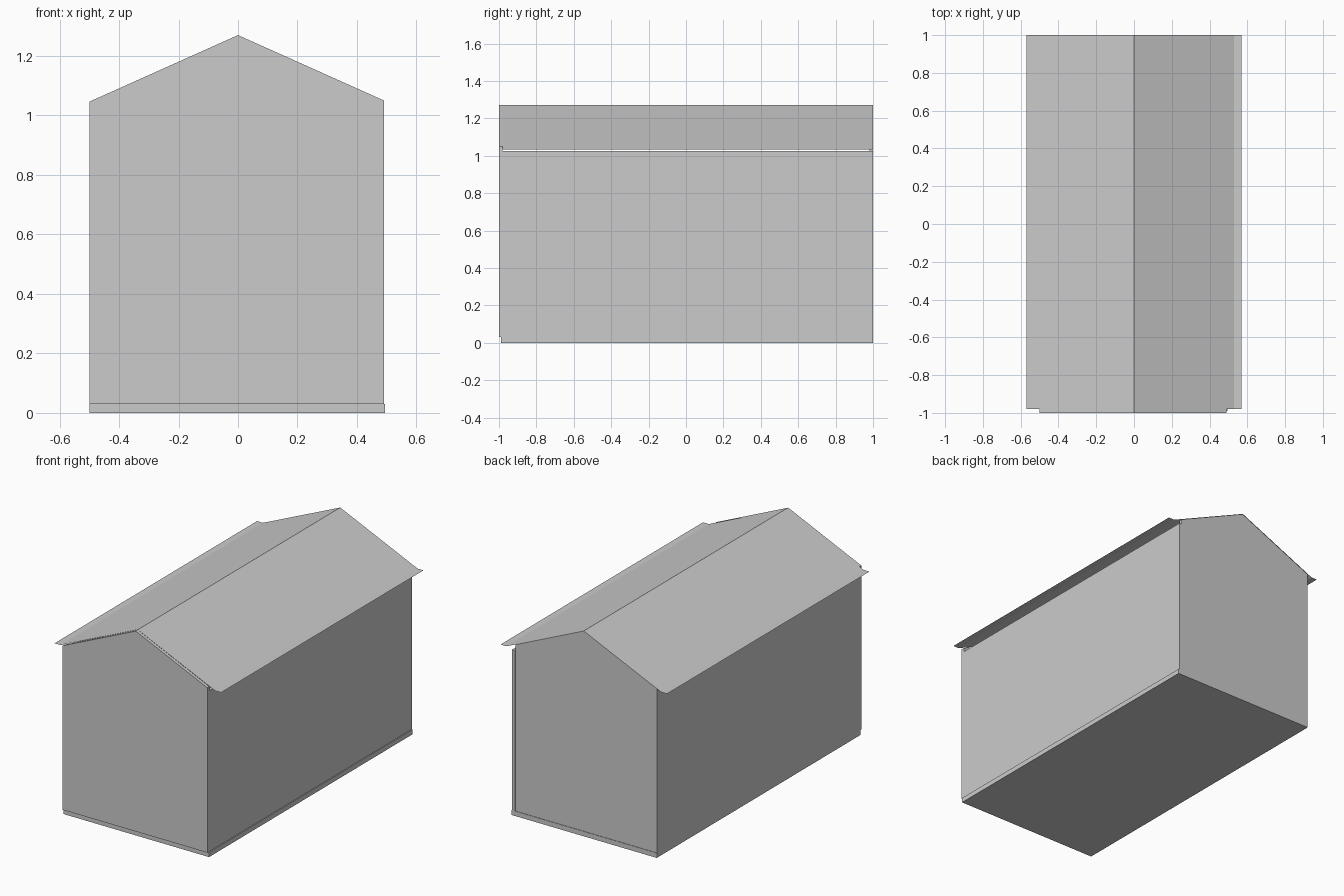
import bpy

cube = bpy.data.objects.get("Cube")
if cube:
    bpy.data.objects.remove(cube, do_unlink=True)

grey = bpy.data.materials.new("light_grey")
grey.use_nodes = True
colour = (0.6, 0.6, 0.6, 1)
grey.diffuse_color = colour
grey.node_tree.nodes["Principled BSDF"].inputs["Base Color"].default_value = colour

RIDGE = 1.27       # ridge height
SLOPE = 0.448      # roof drop per unit of width
EAVE_X = 0.53      # where the slope meets the flat eave lip
LIP_X = 0.57       # outer edge of the lip


def roof_z(x):
    return RIDGE - SLOPE * abs(x)


def make(name, verts, faces):
    mesh = bpy.data.meshes.new(name)
    mesh.from_pydata(verts, [], faces)
    mesh.materials.append(grey)
    obj = bpy.data.objects.new(name, mesh)
    bpy.context.collection.objects.link(obj)
    return obj


def prism(name, profile, y0, y1):
    """Extrude an x-z outline (anticlockwise from the front) along y."""
    n = len(profile)
    verts = [(x, y, z) for y in (y0, y1) for x, z in profile]
    faces = [tuple(range(n)), tuple(reversed(range(n, 2 * n)))]
    faces += [(i, i + n, (i + 1) % n + n, (i + 1) % n) for i in range(n)]
    return make(name, verts, faces)


def box(name, x0, x1, y0, y1, z0, z1):
    return prism(name, [(x0, z0), (x1, z0), (x1, z1), (x0, z1)], y0, y1)


def gable(name, x0, x1, y0, y1, z0):
    outline = [(x0, z0), (x1, z0), (x1, roof_z(x1)), (0, RIDGE), (x0, roof_z(x0))]
    return prism(name, outline, y0, y1)


# Floor slab and long side walls, leaving a narrow vent under the eaves
box("floor", -0.5, 0.495, -0.99, 1, 0, 0.03)
box("right_wall", -0.5, -0.48, -0.98, 0.98, 0.03, 1.025)
box("left_wall", 0.47, 0.49, -0.98, 1, 0.03, 1.025)

# Gabled end walls
gable("front_wall", -0.5, 0.49, -1, -0.98, 0.03)
gable("back_wall", -0.5, 0.47, 0.98, 0.997, 0.03)

# Thin folded roof sheet with flat lips at the eaves
eave_z = roof_z(EAVE_X) + 0.002
fold = [(-LIP_X, eave_z), (-EAVE_X, eave_z), (0, RIDGE + 0.001),
        (EAVE_X, eave_z), (LIP_X, eave_z)]
count = len(fold)
make("roof",
     [(x, y, z) for y in (-0.98, 1) for x, z in fold],
     [(i, i + 1, i + 1 + count, i + count) for i in range(count - 1)])
